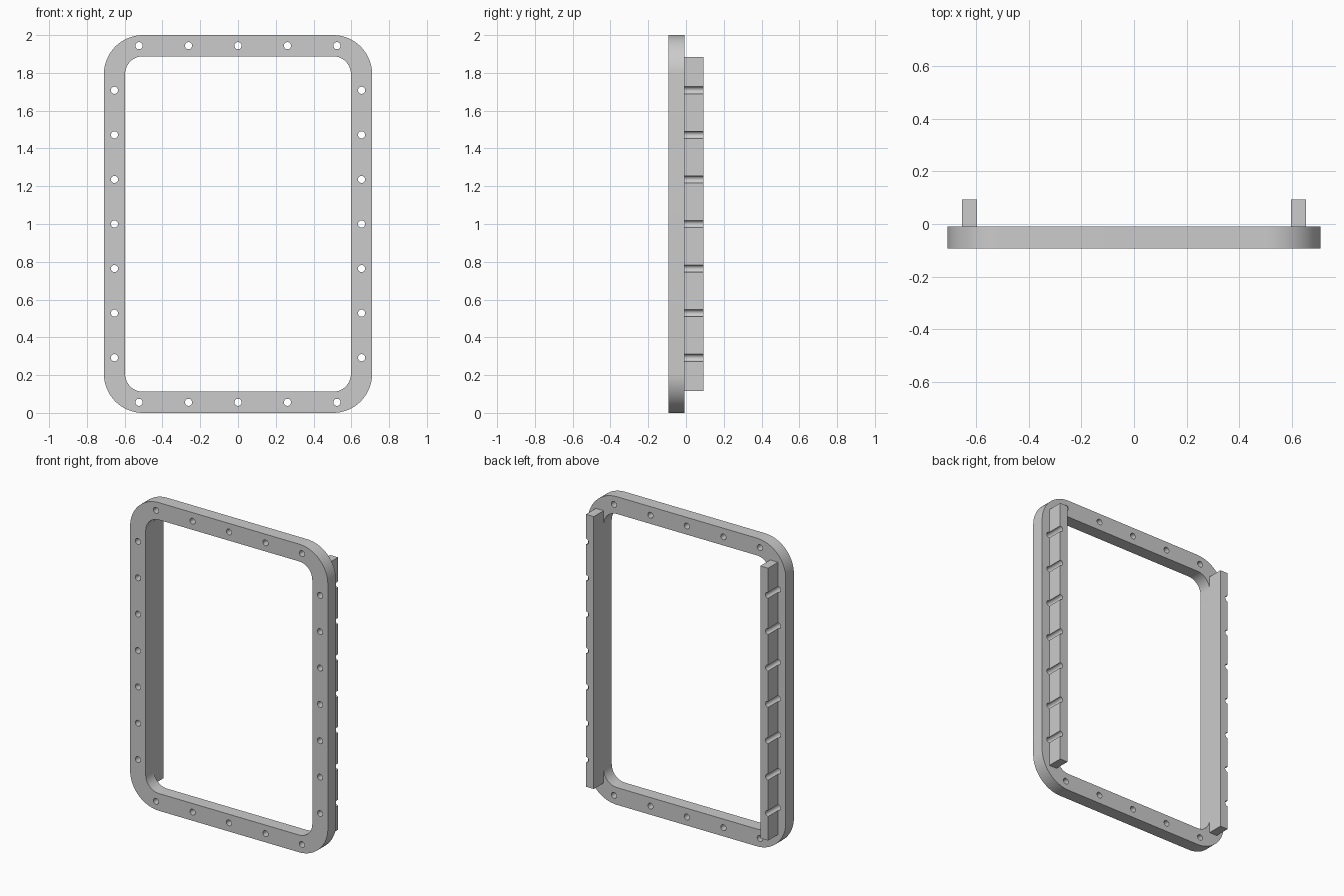
import bpy, bmesh
from math import pi, sin, cos, radians

cube = bpy.data.objects.get("Cube")
if cube:
    bpy.data.objects.remove(cube, do_unlink=True)

W, H, BAND = 0.71, 2.0, 0.112          # half width, height, band width
R_OUT, R_HOLE = 0.207, 0.019
Y_FRONT, Y_MID, Y_BACK = -0.0925, -0.009, 0.0925
HOLE_X = W - BAND / 2
SIDE_Z = [1 + k * 0.236 for k in range(-3, 4)]

gray = bpy.data.materials.new("light gray metal")
gray.use_nodes = True
gray.diffuse_color = (0.6, 0.6, 0.6, 1)
gray.node_tree.nodes["Principled BSDF"].inputs["Base Color"].default_value = (0.6, 0.6, 0.6, 1)


def arc(cx, cz, r, a0, a1, n):
    return [(cx + r * cos(a0 + (a1 - a0) * i / n), cz + r * sin(a0 + (a1 - a0) * i / n))
            for i in range(n + 1)]


def circle(cx, cz):
    return arc(cx, cz, R_HOLE, 0, 2 * pi, 24)[:-1]


def rounded_rect(inset):
    dx, dz, r = W - R_OUT, H / 2 - R_OUT, R_OUT - inset
    corners = [(dx, dz), (-dx, dz), (-dx, -dz), (dx, -dz)]
    return [p for k, (x, z) in enumerate(corners)
            for p in arc(x, 1 + z, r, k * pi / 2, (k + 1) * pi / 2, 16)]


def extrude_profile(name, loops, y0, y1):
    """Fill closed x-z loops (inner loops become holes) and extrude along y."""
    curve = bpy.data.curves.new(name, "CURVE")
    curve.dimensions = "2D"
    curve.fill_mode = "BOTH"
    curve.extrude = (y1 - y0) / 2
    for loop in loops:
        s = curve.splines.new("POLY")
        s.points.add(len(loop) - 1)
        for p, (x, z) in zip(s.points, loop):
            p.co = (x, z, 0, 1)
        s.use_cyclic_u = True
    obj = bpy.data.objects.new(name, curve)
    bpy.context.collection.objects.link(obj)
    obj.rotation_euler = (pi / 2, 0, 0)
    obj.location.y = (y0 + y1) / 2
    bpy.ops.object.select_all(action="DESELECT")
    obj.select_set(True)
    bpy.context.view_layer.objects.active = obj
    bpy.ops.object.convert(target="MESH")
    obj = bpy.context.view_layer.objects.active
    bm = bmesh.new()
    bm.from_mesh(obj.data)
    bmesh.ops.remove_doubles(bm, verts=bm.verts, dist=0.0001)
    bmesh.ops.recalc_face_normals(bm, faces=bm.faces)
    bm.to_mesh(obj.data)
    bm.free()
    obj.data.materials.clear()
    obj.data.materials.append(gray)
    bpy.ops.object.shade_smooth_by_angle(angle=radians(30))


# Rounded frame with a ring of bolt holes
holes = [circle(k * 0.262, z) for k in range(-2, 3) for z in (BAND / 2, H - BAND / 2)]
holes += [circle(s * HOLE_X, z) for s in (-1, 1) for z in SIDE_Z]
extrude_profile("frame", [rounded_rect(0), rounded_rect(BAND)] + holes, Y_FRONT, Y_MID)

# Rear rails, with half-round grooves that continue the side holes
for side, name in ((1, "left_rail"), (-1, "right_rail")):
    x_in, z0, z1 = W - BAND, 0.116, 1.884
    loop = [(x_in, z0), (HOLE_X, z0)]
    for z in SIDE_Z:
        loop += arc(HOLE_X, z, R_HOLE, 1.5 * pi, 0.5 * pi, 12)
    loop += [(HOLE_X, z1), (x_in, z1)]
    extrude_profile(name, [[(side * x, z) for x, z in loop]], Y_MID, Y_BACK)
